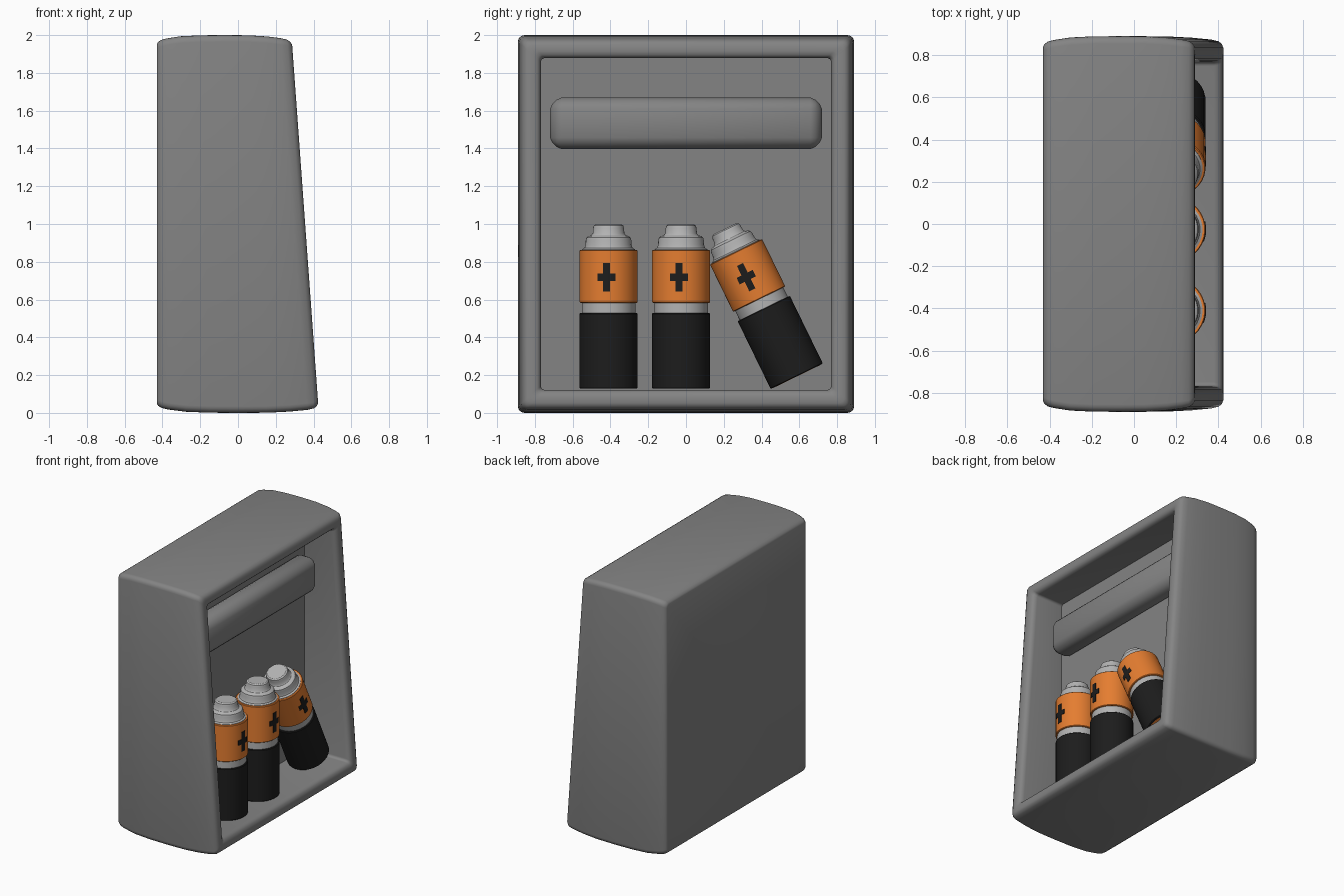
import bpy, bmesh
from math import sin, cos, pi, radians
from mathutils import Matrix

if "Cube" in bpy.data.objects:
    bpy.data.objects.remove(bpy.data.objects["Cube"])


def material(name, rgb):
    m = bpy.data.materials.new(name)
    m.diffuse_color = (*rgb, 1)
    m.use_nodes = True
    m.node_tree.nodes["Principled BSDF"].inputs["Base Color"].default_value = m.diffuse_color
    return m


ORANGE = material("orange", (0.78, 0.205, 0.03))
BLACK = material("black", (0.012, 0.012, 0.012))
SILVER = material("silver", (0.45, 0.45, 0.45))
GREY = material("dark_grey", (0.23, 0.23, 0.23))


def finish(bm, name, mat=None, angle=35, matrix=None):
    bmesh.ops.recalc_face_normals(bm, faces=bm.faces)
    if matrix:
        bm.transform(matrix)
    me = bpy.data.meshes.new(name)
    bm.to_mesh(me)
    bm.free()
    ob = bpy.data.objects.new(name, me)
    bpy.context.collection.objects.link(ob)
    if mat:
        me.materials.append(mat)
    bpy.ops.object.select_all(action='DESELECT')
    ob.select_set(True)
    bpy.context.view_layer.objects.active = ob
    bpy.ops.object.shade_smooth_by_angle(angle=radians(angle))
    return ob


def bridge(bm, a, b):
    n = len(a)
    for i in range(n):
        j = (i + 1) % n
        bm.faces.new((a[i], a[j], b[j], b[i]))


# Case: rounded rectangles lofted from the back, round the lip, into the recess
def front_x(z):
    return 0.428 - 0.0725 * z


def case_ring(bm, inset, radius, back=None, front=None, wall=None):
    hy, hz = 0.89 - inset, 1.0 - inset
    verts = []
    for q, (sy, sz) in enumerate([(1, 1), (-1, 1), (-1, -1), (1, -1)]):
        for k in range(5):
            a = (q + k / 4) * pi / 2
            y = sy * (hy - radius) + radius * cos(a)
            z = 1 + sz * (hz - radius) + radius * sin(a)
            f = front_x(z)
            if wall is not None:
                x = wall
            elif front is not None:
                x = f - front
            else:
                x = -0.43 + back * (f + 0.43)
            verts.append(bm.verts.new((x, y, z)))
    return verts


bm = bmesh.new()
rings = [case_ring(bm, i, r, back=t) for t, i, r in [
    (0, 0.05, 0.02), (0.008, 0.038, 0.03), (0.03, 0.026, 0.035), (0.07, 0.018, 0.035),
    (0.18, 0.006, 0.035), (0.33, 0.001, 0.035), (0.5, 0, 0.035), (0.68, 0.001, 0.035),
    (0.82, 0.007, 0.035)]]
rings += [case_ring(bm, i, r, front=d) for d, i, r in [
    (0.06, 0.016, 0.035), (0.025, 0.024, 0.03), (0.008, 0.036, 0.03), (0, 0.052, 0.03),
    (0, 0.085, 0.025), (0.006, 0.105, 0.022), (0.02, 0.117, 0.02), (0.04, 0.122, 0.02)]]
rings.append(case_ring(bm, 0.122, 0.02, wall=0.03))
for a, b in zip(rings, rings[1:]):
    bridge(bm, a, b)
bm.faces.new(rings[0])
bm.faces.new(rings[-1])
finish(bm, "case", GREY)

# Raised bar across the upper recess
bm = bmesh.new()
bmesh.ops.create_cube(bm, size=1, matrix=Matrix.Translation((0.1, 0, 1.533))
                      @ Matrix.Diagonal((0.18, 1.44, 0.272, 1)))
bmesh.ops.bevel(bm, geom=bm.edges[:], offset=0.06, segments=3, profile=0.4, affect='EDGES')
finish(bm, "upper_bar", GREY)


def lathe(name, profile, mat, matrix, sides=32):
    bm = bmesh.new()
    loops = []
    for r, z in profile:
        loops.append([bm.verts.new((r * cos(2 * pi * i / sides), r * sin(2 * pi * i / sides), z))
                      for i in range(sides)])
    for a, b in zip(loops, loops[1:]):
        bridge(bm, a, b)
    bm.faces.new(loops[0])
    bm.faces.new(loops[-1])
    return finish(bm, name, mat, 35, matrix)


def plus_mark(name, matrix):
    # two bars wrapped round the sleeve
    bm = bmesh.new()
    for half_w, half_h in [(0.018, 0.075), (0.048, 0.019)]:
        cols = []
        for i in range(7):
            a = (-half_w + 2 * half_w * i / 6) / 0.155
            cols.append([bm.verts.new((r * cos(a), r * sin(a), 0.59 + dz))
                         for r, dz in [(0.15, -half_h), (0.157, -half_h),
                                       (0.157, half_h), (0.15, half_h)]])
        for a, b in zip(cols, cols[1:]):
            bridge(bm, a, b)
        bm.faces.new(cols[0])
        bm.faces.new(cols[-1])
    finish(bm, name, BLACK, 35, matrix)


def battery(tag, y, z, tilt=0, turn=-4):
    m = (Matrix.Translation((0.185, y, z)) @ Matrix.Rotation(radians(tilt), 4, 'X')
         @ Matrix.Rotation(radians(turn), 4, 'Z'))
    lathe(tag + "_base_cap", [(0.14, 0.0), (0.14, 0.03)], ORANGE, m)
    lathe(tag + "_black_sleeve", [(0.141, 0.001), (0.15, 0.001), (0.154, 0.005), (0.154, 0.396),
                                  (0.15, 0.4), (0.135, 0.4)], BLACK, m)
    lathe(tag + "_silver_band", [(0.142, 0.39), (0.142, 0.47)], SILVER, m)
    lathe(tag + "_orange_sleeve", [(0.135, 0.455), (0.15, 0.455), (0.154, 0.459), (0.154, 0.731),
                                   (0.15, 0.735), (0.135, 0.735)], ORANGE, m)
    lathe(tag + "_terminal", [(0.14, 0.72), (0.14, 0.738), (0.128, 0.745), (0.122, 0.76),
                              (0.121, 0.785), (0.117, 0.8), (0.106, 0.808), (0.092, 0.812),
                              (0.084, 0.822), (0.082, 0.85), (0.078, 0.863), (0.068, 0.87)],
          SILVER, m)
    plus_mark(tag + "_plus_mark", m)


# Two upright batteries and one leaning
battery("left_battery", -0.41, 0.128)
battery("middle_battery", -0.026, 0.128)
battery("leaning_battery", 0.587, 0.193, tilt=26)
